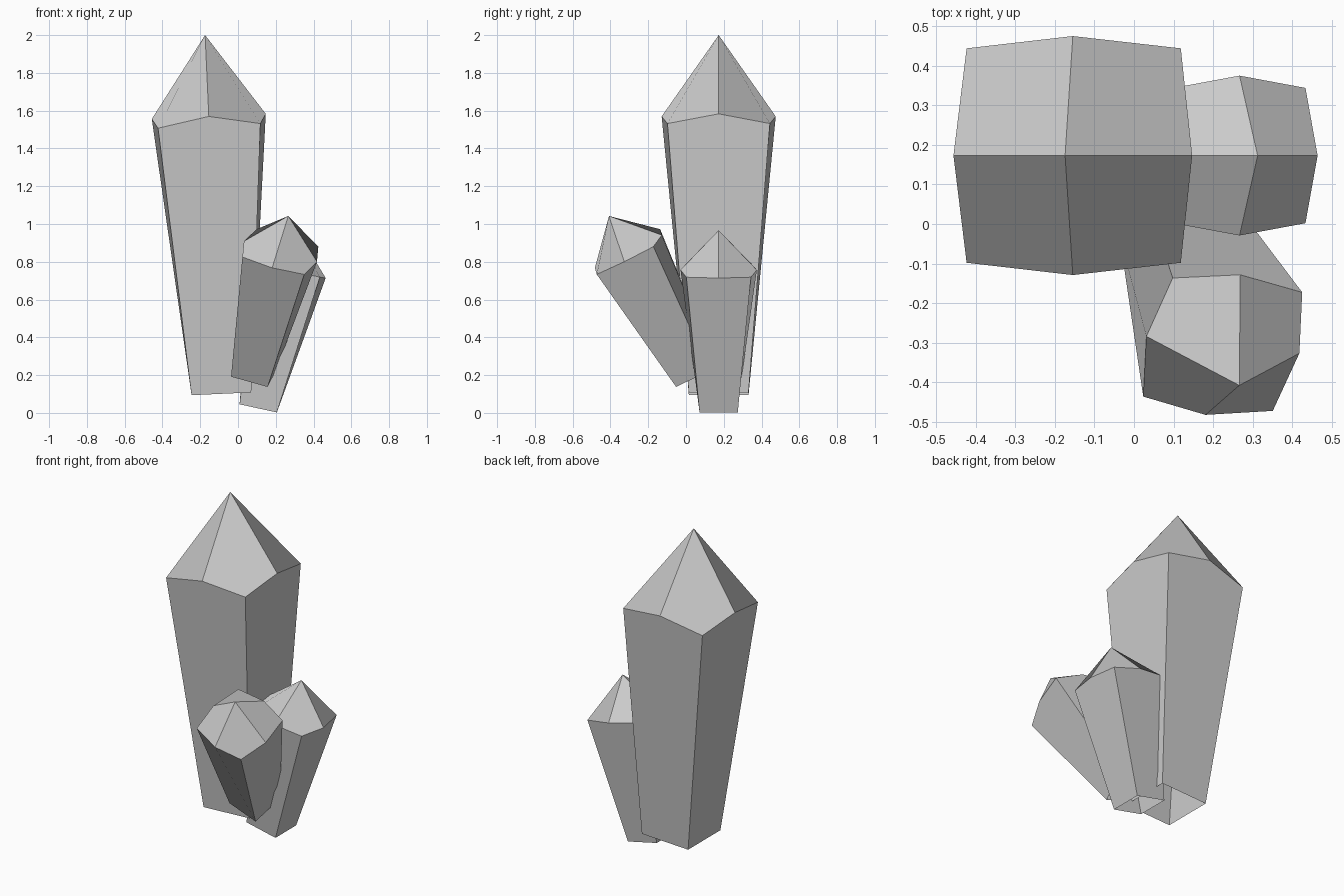
import bpy, bmesh, math
from mathutils import Euler, Vector

if "Cube" in bpy.data.objects:
    bpy.data.objects.remove(bpy.data.objects["Cube"])


def crystal(name, base, tilt, length, foot, corner, mid, corner_h, mid_h):
    """Square tapered shaft with bulged side midpoints and a four-facet tip."""
    rot = Euler([math.radians(a) for a in tilt], 'XYZ').to_matrix()
    bm = bmesh.new()

    def vert(x, y, z):
        return bm.verts.new(Vector(base) + rot @ Vector((x, y, z)))

    signs = [(-1, -1), (1, -1), (1, 1), (-1, 1)]
    sides = [(0, -1), (1, 0), (0, 1), (-1, 0)]
    bottom = [vert(foot * x, foot * y, 0) for x, y in signs]
    corners = [vert(corner * x, corner * y, corner_h) for x, y in signs]
    mids = [vert(mid * x, mid * y, mid_h) for x, y in sides]
    apex = vert(0, 0, length)
    for i in range(4):
        j = (i + 1) % 4
        # shaft side, then tip facet around the corner
        bm.faces.new((bottom[i], bottom[j], corners[j], mids[i], corners[i]))
        bm.faces.new((apex, mids[i], corners[j], mids[j]))
    mesh = bpy.data.meshes.new(name)
    bm.to_mesh(mesh)
    bm.free()
    obj = bpy.data.objects.new(name, mesh)
    bpy.context.collection.objects.link(obj)
    return obj


# tall main crystal
crystal("main_crystal", (-0.088, 0.173, 0.101), (0, -2.6, 0), 1.901,
        0.158, 0.271, 0.302, 1.42, 1.47)
# short crystal leaning right
crystal("right_crystal", (0.107, 0.173, 0.024), (0, 12.3, 0), 0.965,
        0.101, 0.171, 0.202, 0.748, 0.75)
# short crystal leaning forward
crystal("front_crystal", (0.082, 0.047, 0.208), (26.5, 15.6, -6.3), 0.968,
        0.101, 0.171, 0.202, 0.748, 0.75)
